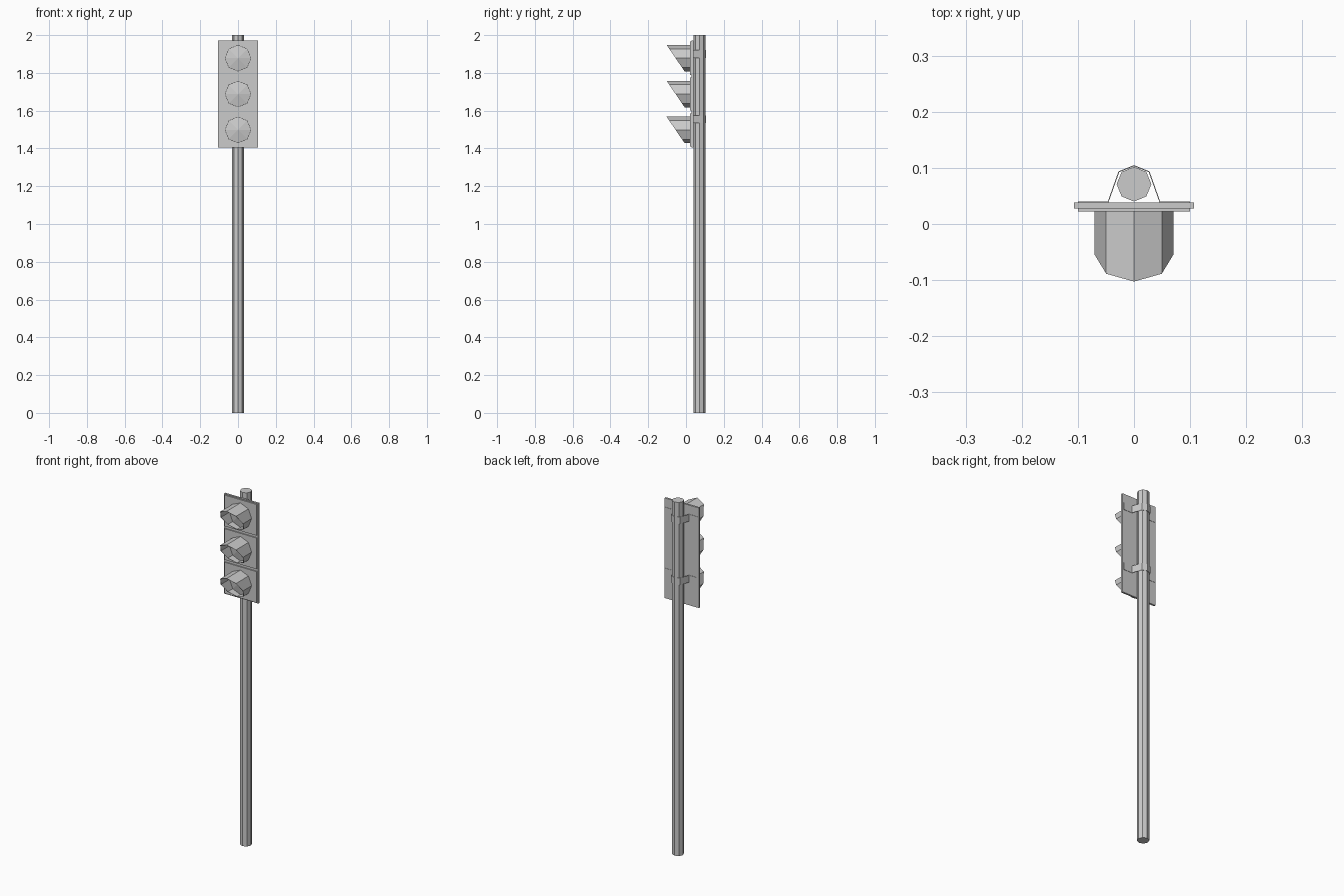
import bpy, bmesh
from math import cos, sin, pi

if "Cube" in bpy.data.objects:
    bpy.data.objects.remove(bpy.data.objects["Cube"])

SIGNAL_Z = (1.878, 1.688, 1.498)
VISOR_R = 0.07


def make(name, bm):
    bmesh.ops.recalc_face_normals(bm, faces=bm.faces)
    mesh = bpy.data.meshes.new(name)
    bm.to_mesh(mesh)
    bm.free()
    obj = bpy.data.objects.new(name, mesh)
    bpy.context.collection.objects.link(obj)
    return obj


def box(name, x, y0, y1, z0, z1):
    bm = bmesh.new()
    bmesh.ops.create_cube(bm, size=1)
    for v in bm.verts:
        v.co = (v.co.x * 2 * x,
                (y0 + y1) / 2 + v.co.y * (y1 - y0),
                (z0 + z1) / 2 + v.co.z * (z1 - z0))
    return make(name, bm)


def octagon(r):
    return [(r * cos(i * pi / 4), r * sin(i * pi / 4)) for i in range(8)]


def visor(name, zc):
    # octagonal tube, front rim cut on a slope, open at the front
    bm = bmesh.new()
    rings = []
    for r in (VISOR_R, VISOR_R - 0.002):
        pts = octagon(r)
        rings.append([bm.verts.new((x, 0.023, zc + z)) for x, z in pts])
        rings.append([bm.verts.new((x, -0.055 - 0.68 * z, zc + z)) for x, z in pts])
    back_out, front_out, back_in, front_in = rings
    for a, b in ((back_out, front_out), (front_out, front_in),
                 (front_in, back_in), (back_in, back_out)):
        for i in range(8):
            j = (i + 1) % 8
            bm.faces.new((a[i], a[j], b[j], b[i]))
    return make(name, bm)


def lens(name, zc):
    # shallow faceted dome at the base of the visor
    bm = bmesh.new()
    ring = [bm.verts.new((x, 0.021, zc + z)) for x, z in octagon(VISOR_R - 0.002)]
    tip = bm.verts.new((0, 0.008, zc))
    for i in range(8):
        bm.faces.new((ring[i], ring[(i + 1) % 8], tip))
    bm.faces.new(ring)
    return make(name, bm)


def strap(name, zc):
    # bent sheet wrapped around the pole, with flat wings on the back plate
    half = [(0.1, 0.0395), (0.046, 0.0395), (0.027, 0.093), (0, 0.104)]
    path = half + [(-x, y) for x, y in reversed(half[:-1])]
    bm = bmesh.new()
    low = [bm.verts.new((x, y, zc - 0.02)) for x, y in path]
    high = [bm.verts.new((x, y, zc + 0.02)) for x, y in path]
    for i in range(len(path) - 1):
        bm.faces.new((low[i], low[i + 1], high[i + 1], high[i]))
    mod = make(name, bm).modifiers.new("thickness", 'SOLIDIFY')
    mod.thickness = 0.002
    mod.offset = 0


# pole
bm = bmesh.new()
bmesh.ops.create_cone(bm, cap_ends=True, segments=8, radius1=0.031, radius2=0.031, depth=2)
bmesh.ops.translate(bm, verts=bm.verts, vec=(0, 0.071, 1))
make("pole", bm)

# back plate
box("back_plate", 0.107, 0.028, 0.0385, 1.405, 1.971)

# three signal heads
for label, z in zip(("top", "middle", "bottom"), SIGNAL_Z):
    box(label + "_panel", 0.1, 0.022, 0.029, z - 0.088, z + 0.088)
    visor(label + "_visor", z)
    lens(label + "_lens", z)

# mounting straps
strap("upper_strap", 1.90)
strap("lower_strap", 1.555)
